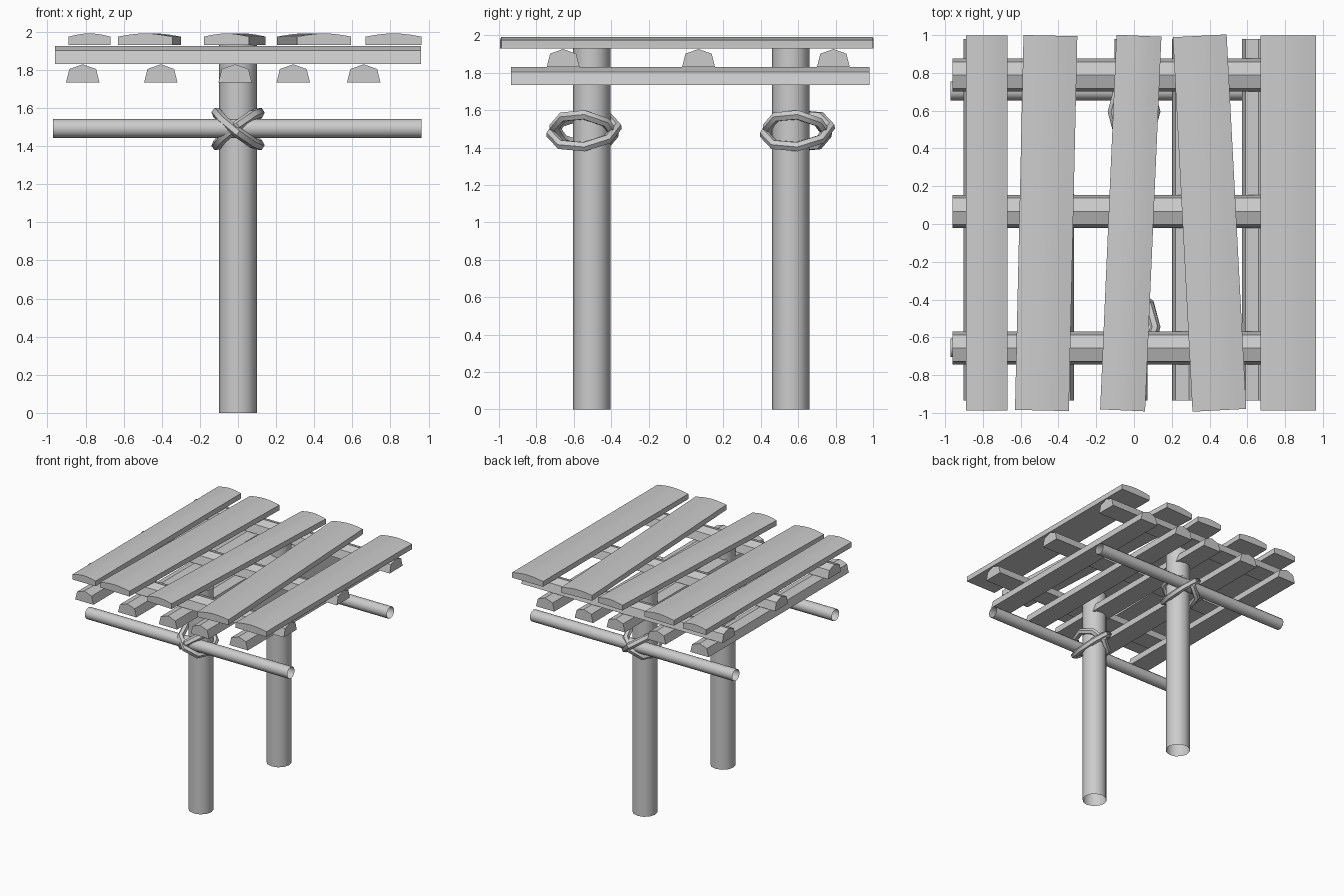
import bpy, bmesh, math
from mathutils import Matrix, Vector

if "Cube" in bpy.data.objects:
    bpy.data.objects.remove(bpy.data.objects["Cube"], do_unlink=True)

GREY = (0.6, 0.6, 0.6, 1.0)
mat = bpy.data.materials.new("plain grey")
mat.use_nodes = True
mat.diffuse_color = GREY
mat.node_tree.nodes["Principled BSDF"].inputs["Base Color"].default_value = GREY


def finish(obj, angle):
    """Give the object its material and its shading."""
    obj.data.materials.clear()
    obj.data.materials.append(mat)
    for o in bpy.context.selected_objects:
        o.select_set(False)
    obj.select_set(True)
    bpy.context.view_layer.objects.active = obj
    bpy.ops.object.shade_smooth_by_angle(angle=math.radians(angle))


def add_mesh(name, bm, matrix, angle):
    bmesh.ops.recalc_face_normals(bm, faces=bm.faces)
    mesh = bpy.data.meshes.new(name)
    bm.to_mesh(mesh)
    bm.free()
    obj = bpy.data.objects.new(name, mesh)
    bpy.context.collection.objects.link(obj)
    obj.matrix_world = matrix
    finish(obj, angle)


def bar(name, profile, length, centre, turn, angle):
    """Extrude an across/up profile along y, centred, then turn it about z."""
    bm = bmesh.new()
    face = bm.faces.new([bm.verts.new((u, -length / 2, v)) for u, v in profile])
    ext = bmesh.ops.extrude_face_region(bm, geom=[face], use_keep_orig=True)
    moved = [g for g in ext["geom"] if isinstance(g, bmesh.types.BMVert)]
    bmesh.ops.translate(bm, verts=moved, vec=(0, length, 0))
    add_mesh(name, bm, Matrix.Translation(centre) @ Matrix.Rotation(turn, 4, 'Z'), angle)


def tube(name, radius, length, centre, turn=0):
    """Hollow pole with open ends."""
    bm = bmesh.new()
    bmesh.ops.create_cone(bm, cap_ends=False, segments=12,
                          radius1=radius, radius2=radius, depth=length)
    add_mesh(name, bm, Matrix.Translation(centre) @ Matrix.Rotation(turn, 4, 'Y'), 40)


def rope(name, y, side):
    """Tilted loop binding a post to its cross pole."""
    curve = bpy.data.curves.new(name, 'CURVE')
    curve.dimensions = '3D'
    curve.bevel_depth = 0.028
    curve.bevel_resolution = 1
    spline = curve.splines.new('POLY')
    spline.points.add(7)
    spline.use_cyclic_u = True
    for k, p in enumerate(spline.points):
        a = math.tau * k / 8
        s, c = math.sin(a), math.cos(a)
        p.co = (side * 0.112 * s, y - (0.168 + 0.008 * side) * c,
                1.49 - side * 0.02 * c - 0.085 * s, 1)
    obj = bpy.data.objects.new(name, curve)
    bpy.context.collection.objects.link(obj)
    for o in bpy.context.selected_objects:
        o.select_set(False)
    obj.select_set(True)
    bpy.context.view_layer.objects.active = obj
    bpy.ops.object.convert(target='MESH')
    finish(bpy.context.view_layer.objects.active, 50)


# Posts, cross poles and rope bindings
for label, post_y, pole_y, rope_y in (("front", -0.505, -0.655, -0.545),
                                      ("back", 0.56, 0.705, 0.595)):
    tube(label + "_post", 0.1, 1.93, (0, post_y, 0.965))
    tube(label + "_cross_pole", 0.05, 1.935, (-0.003, pole_y, 1.493), math.pi / 2)
    for side, hand in ((1, "left"), (-1, "right")):
        rope(f"{label}_{hand}_rope", rope_y, side)

# Split-log beams: lower layer runs front to back, upper layer side to side
log = [(-0.0875, 0), (0.0875, 0), (0.07, 0.07), (0, 0.095), (-0.07, 0.07)]
for i, x in enumerate((-0.815, -0.405, -0.015, 0.29, 0.66)):
    bar(f"lower_beam_{i + 1}", log, 1.915, (x, 0.023, 1.735), 0, 10)
for i, y in enumerate((-0.657, 0.067, 0.788)):
    bar(f"upper_beam_{i + 1}", log, 1.92, (0, y, 1.832), math.pi / 2, 10)

# Roof planks with gently domed tops, some laid askew
planks = ((-0.78, 0.22, 0), (-0.465, 0.285, -1.3), (-0.017, 0.238, -2.5),
          (0.4, 0.285, 3.0), (0.817, 0.295, 0))
for i, (x, width, skew) in enumerate(planks):
    dome = [(width * (0.5 - t / 6), 1.975 + 0.017 * math.sin(math.pi * t / 6))
            for t in range(7)]
    section = [(-width / 2, 1.93), (width / 2, 1.93)] + dome
    bar(f"roof_plank_{i + 1}", section, 1.985, (x, 0.005, 0), math.radians(skew), 30)
